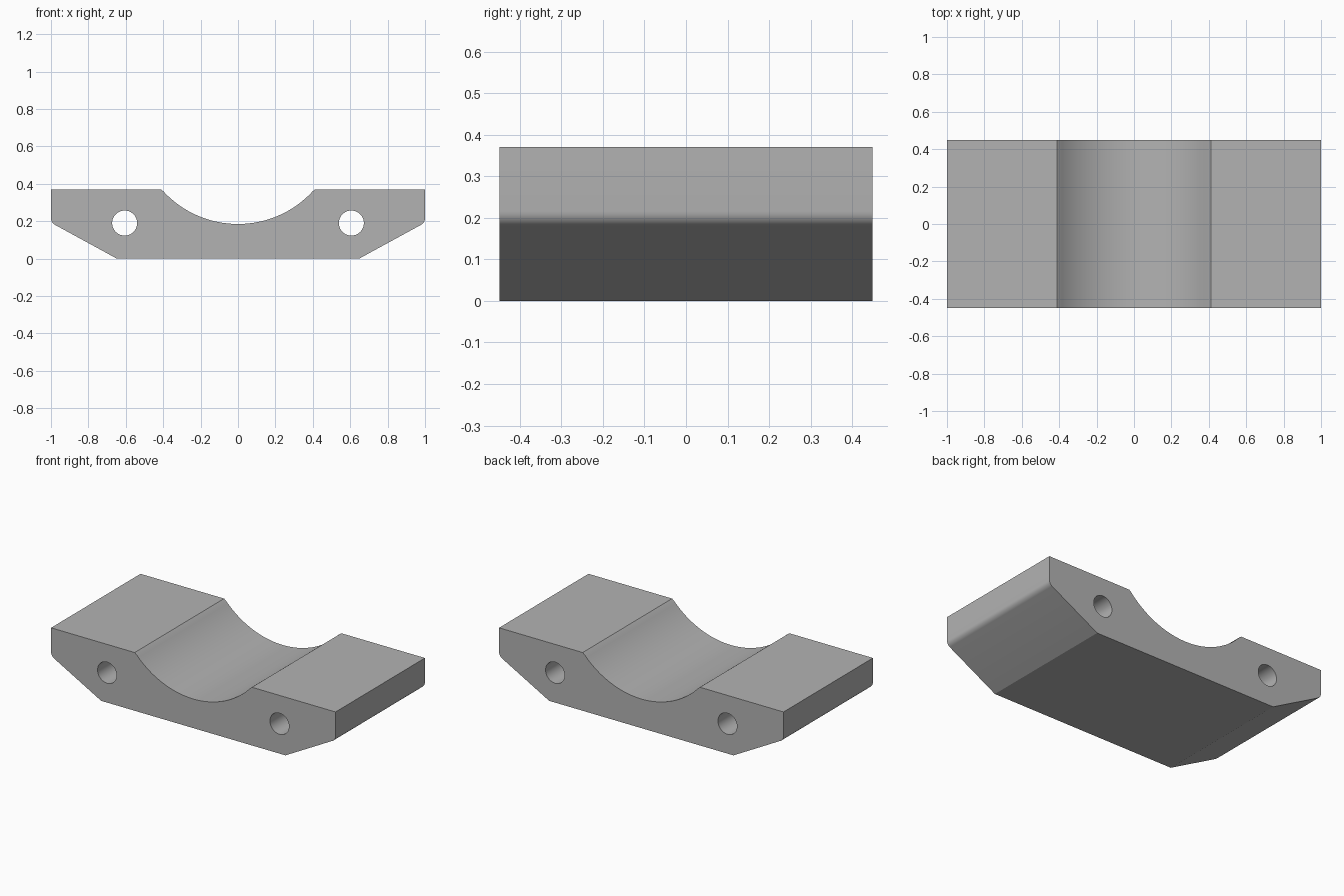
import bpy
import bmesh
from math import sin, cos, asin, pi, radians

cube = bpy.data.objects.get("Cube")
if cube:
    bpy.data.objects.remove(cube, do_unlink=True)

HALF_DEPTH, TOP = 0.449, 0.37
SADDLE_R, SADDLE_Z, SADDLE_HALF = 0.543, 0.728, 0.412
HOLE_X, HOLE_Z, HOLE_R = 0.606, 0.19, 0.067


def arc(cx, cz, r, start, end, steps):
    return [(cx + r * cos(start + (end - start) * i / steps),
             cz + r * sin(start + (end - start) * i / steps))
            for i in range(steps + 1)]


def add_loop(curve, points):
    spline = curve.splines.new('POLY')
    spline.points.add(len(points) - 1)
    for p, (x, z) in zip(spline.points, points):
        p.co = (x, z, 0, 1)
    spline.use_cyclic_u = True


# Side outline: chamfered underside with softly rounded lower side corners
corner = arc(0.96, 0.216, 0.04, radians(-60), 0, 6)
right = [(0.648, 0)] + corner + [(1, TOP)]
left = [(-x, z) for x, z in reversed(right)]

# Circular saddle cut into the top
half_angle = asin(SADDLE_HALF / SADDLE_R)
saddle = arc(0, SADDLE_Z, SADDLE_R, -pi / 2 + half_angle, -pi / 2 - half_angle, 48)
saddle[0], saddle[-1] = (SADDLE_HALF, TOP), (-SADDLE_HALF, TOP)

# Extruded profile with two bolt holes
curve = bpy.data.curves.new("saddle_block_profile", 'CURVE')
curve.dimensions = '2D'
curve.fill_mode = 'BOTH'
curve.extrude = HALF_DEPTH
add_loop(curve, right + saddle + left)
for side in (-1, 1):
    add_loop(curve, arc(side * HOLE_X, HOLE_Z, HOLE_R, 0, 2 * pi, 40)[:-1])

block = bpy.data.objects.new("saddle_block", curve)
bpy.context.collection.objects.link(block)
block.rotation_euler.x = pi / 2
bpy.ops.object.select_all(action='DESELECT')
block.select_set(True)
bpy.context.view_layer.objects.active = block
bpy.ops.object.convert(target='MESH')
bpy.ops.object.transform_apply(location=False, rotation=True, scale=False)

# Weld the caps to the walls
bm = bmesh.new()
bm.from_mesh(block.data)
bmesh.ops.remove_doubles(bm, verts=bm.verts, dist=0.0005)
bmesh.ops.dissolve_limit(bm, angle_limit=radians(0.5), verts=bm.verts, edges=bm.edges)
bmesh.ops.recalc_face_normals(bm, faces=bm.faces)
bm.to_mesh(block.data)
bm.free()
bpy.ops.object.shade_smooth_by_angle(angle=radians(25))

# Plain grey finish
grey = bpy.data.materials.new("plain_grey")
grey.use_nodes = True
colour = (0.45, 0.45, 0.45, 1)
grey.diffuse_color = colour
grey.node_tree.nodes["Principled BSDF"].inputs["Base Color"].default_value = colour
block.data.materials.clear()
block.data.materials.append(grey)
